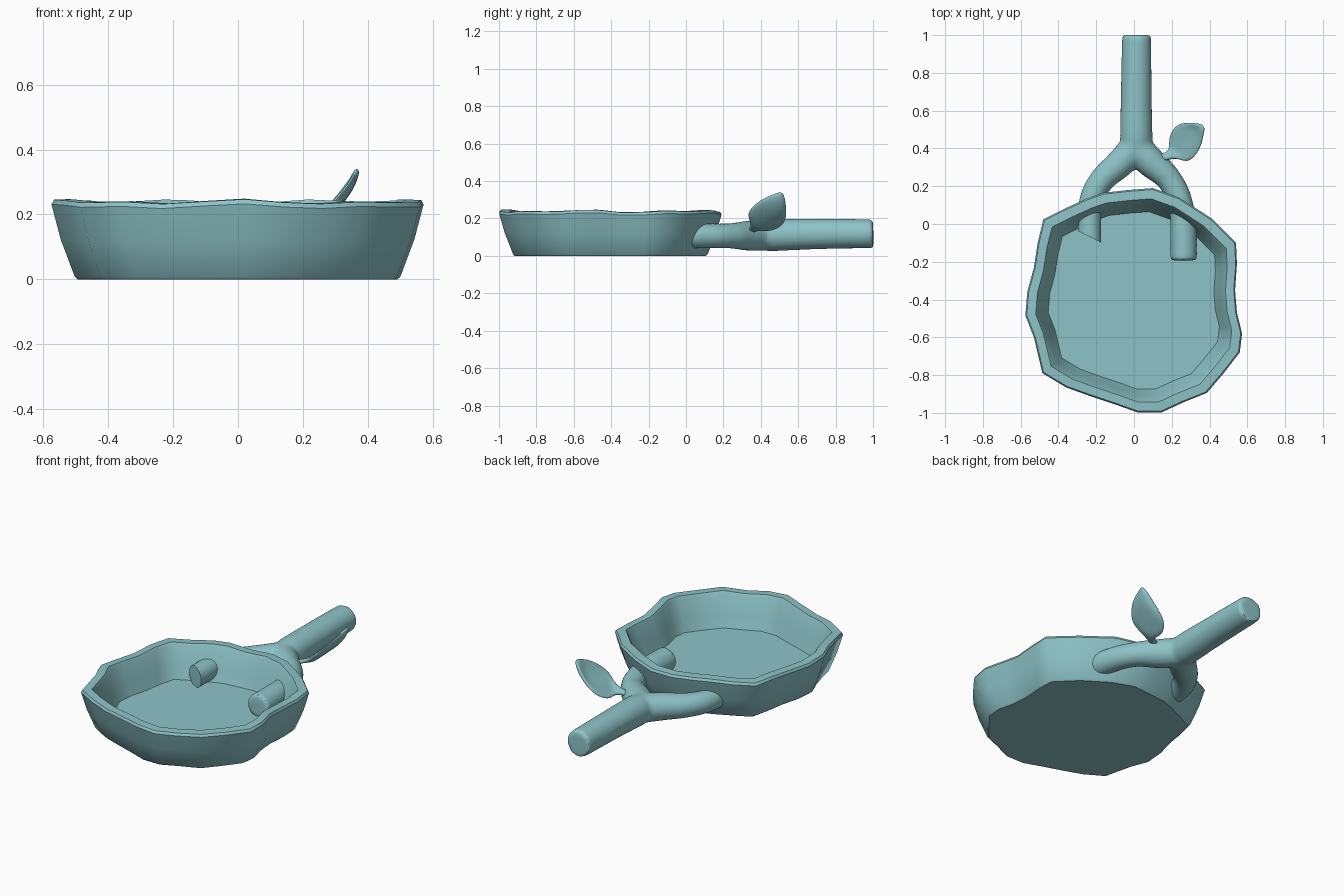
import bpy, bmesh, math
from mathutils import Vector

if "Cube" in bpy.data.objects:
    bpy.data.objects.remove(bpy.data.objects["Cube"])

teal = bpy.data.materials.new("teal")
teal.diffuse_color = (.27, .55, .58, 1)
teal.use_nodes = True
teal.node_tree.nodes["Principled BSDF"].inputs["Base Color"].default_value = teal.diffuse_color


def activate(ob):
    bpy.ops.object.select_all(action='DESELECT')
    ob.select_set(True)
    bpy.context.view_layer.objects.active = ob


def bake(ob, angle=35):
    activate(ob)
    bpy.ops.object.convert(target='MESH')
    bpy.ops.object.shade_smooth_by_angle(angle=math.radians(angle), keep_sharp_edges=True)
    ob.data.materials.clear()
    ob.data.materials.append(teal)


def mesh_object(name, bm):
    bmesh.ops.recalc_face_normals(bm, faces=bm.faces)
    me = bpy.data.meshes.new(name)
    bm.to_mesh(me)
    bm.free()
    ob = bpy.data.objects.new(name, me)
    bpy.context.collection.objects.link(ob)
    return ob


# Bowl: an irregular carved outline swept through a wall profile
OUTLINE = [(.10, .19), (.24, .14), (.41, .03), (.54, -.10), (.545, -.21), (.535, -.35),
           (.545, -.47), (.572, -.58), (.56, -.68), (.475, -.79), (.385, -.895), (.26, -.945),
           (.145, -.998), (.02, -.998), (-.10, -.955), (-.235, -.91), (-.36, -.865),
           (-.485, -.79), (-.53, -.60), (-.575, -.485), (-.565, -.36), (-.53, -.23),
           (-.51, -.10), (-.48, .025), (-.37, .08), (-.25, .135), (-.165, .165), (-.03, .18)]
# scale, height, share of the rim's wave, crisp edge
PROFILE = [(.86, 0, 0, 1), (.875, .008, 0, 0), (.95, .12, .3, 0), (1, .224, 1, 1),
           (.987, .238, 1, 1), (.905, .240, 1, 1), (.89, .226, 1, 0), (.835, .12, .3, 0),
           (.79, .05, 0, 1)]
CY = -.405
bm = bmesh.new()
rings = []
for s, z, w, crisp in PROFILE:
    ring = []
    for x, y in OUTLINE:
        a = math.atan2(y - CY, x)
        wave = -.004 * math.sin(5 * a) - .005 * math.sin(9 * a)
        ring.append(bm.verts.new((x * s, CY + (y - CY) * s, z + w * wave)))
    rings.append(ring)
n = len(OUTLINE)
for lo, hi in zip(rings, rings[1:]):
    for i in range(n):
        j = (i + 1) % n
        bm.faces.new((lo[i], lo[j], hi[j], hi[i]))
bm.faces.new(rings[0])
bm.faces.new(rings[-1])
for ring, (s, z, w, crisp) in zip(rings, PROFILE):
    for i in range(n):
        bm.edges.get((ring[i], ring[(i + 1) % n])).smooth = not crisp
bake(mesh_object("bowl", bm), 80)


# Forked branch handle: three tubes blended together
def tube(name, pts):
    cu = bpy.data.curves.new(name, 'CURVE')
    cu.dimensions = '3D'
    cu.bevel_depth = 1
    cu.bevel_resolution = 8
    cu.use_fill_caps = True
    sp = cu.splines.new('BEZIER')
    sp.bezier_points.add(len(pts) - 1)
    for p, (x, y, z, r) in zip(sp.bezier_points, pts):
        p.co = (x, y, z)
        p.radius = r
        p.handle_left_type = p.handle_right_type = 'AUTO'
    ob = bpy.data.objects.new(name, cu)
    bpy.context.collection.objects.link(ob)
    activate(ob)
    bpy.ops.object.convert(target='MESH')
    return bpy.context.object


parts = [
    tube("handle", [(.012, .35, .106, .076), (.012, .46, .111, .087), (.012, .7, .117, .082),
                    (.014, 1.001, .119, .078)]),
    tube("right_fork", [(.01, .41, .109, .082), (.08, .335, .108, .081), (.19, .23, .107, .067),
                        (.25, .09, .107, .067), (.262, -.05, .107, .071), (.263, -.193, .107, .071)]),
    tube("left_fork", [(.01, .41, .109, .082), (-.07, .325, .108, .077), (-.175, .225, .107, .067),
                       (-.228, .12, .107, .063), (-.235, 0, .107, .062), (-.235, -.17, .107, .062)]),
]
bpy.ops.object.select_all(action='DESELECT')
for p in parts:
    p.select_set(True)
handle = parts[0]
bpy.context.view_layer.objects.active = handle
bpy.ops.object.join()
rm = handle.modifiers.new("blend", 'REMESH')
rm.mode = 'VOXEL'
rm.voxel_size = .011
sm = handle.modifiers.new("soften", 'SMOOTH')
sm.factor = .5
sm.iterations = 10
bake(handle)
# slanted cut on the end of the left fork
bm = bmesh.new()
bm.from_mesh(handle.data)
bmesh.ops.bisect_plane(bm, geom=bm.verts[:] + bm.edges[:] + bm.faces[:],
                       plane_co=(-.235, -.068, .107), plane_no=Vector((-.45, -.9, 0)),
                       clear_outer=True)
bmesh.ops.holes_fill(bm, edges=[e for e in bm.edges if e.is_boundary])
bm.to_mesh(handle.data)
bm.free()
bake(handle)

# Leaf: rows of left and right edge points, height follows x, middle cupped
ROWS = [((.115, .36), (.135, .325)), ((.19, .385), (.215, .352)), ((.183, .435), (.25, .335)),
        ((.188, .48), (.30, .325)), ((.222, .532), (.352, .393)), ((.287, .54), (.364, .46)),
        ((.358, .528), (.371, .512))]
HEIGHT = [(.0, .125), (.185, .135), (.23, .18), (.29, .23), (.345, .288), (.375, .355)]


def height(x):
    for (x0, z0), (x1, z1) in zip(HEIGHT, HEIGHT[1:]):
        if x <= x1:
            return z0 + (z1 - z0) * (x - x0) / (x1 - x0)
    return HEIGHT[-1][1]


bm = bmesh.new()
rows = []
for k, (left, right) in enumerate(ROWS):
    row = []
    for t in (0, .5, 1):
        x = left[0] + (right[0] - left[0]) * t
        y = left[1] + (right[1] - left[1]) * t
        cup = .014 if t == .5 and 1 < k < 6 else 0
        row.append(bm.verts.new((x + cup, y, height(x) - cup)))
    rows.append(row)
for a, b in zip(rows, rows[1:]):
    for i in range(2):
        bm.faces.new((a[i], a[i + 1], b[i + 1], b[i]))
leaf = mesh_object("leaf", bm)
so = leaf.modifiers.new("thickness", 'SOLIDIFY')
so.thickness = .024
so.offset = 0
su = leaf.modifiers.new("smooth", 'SUBSURF')
su.levels = su.render_levels = 2
bake(leaf, 60)
